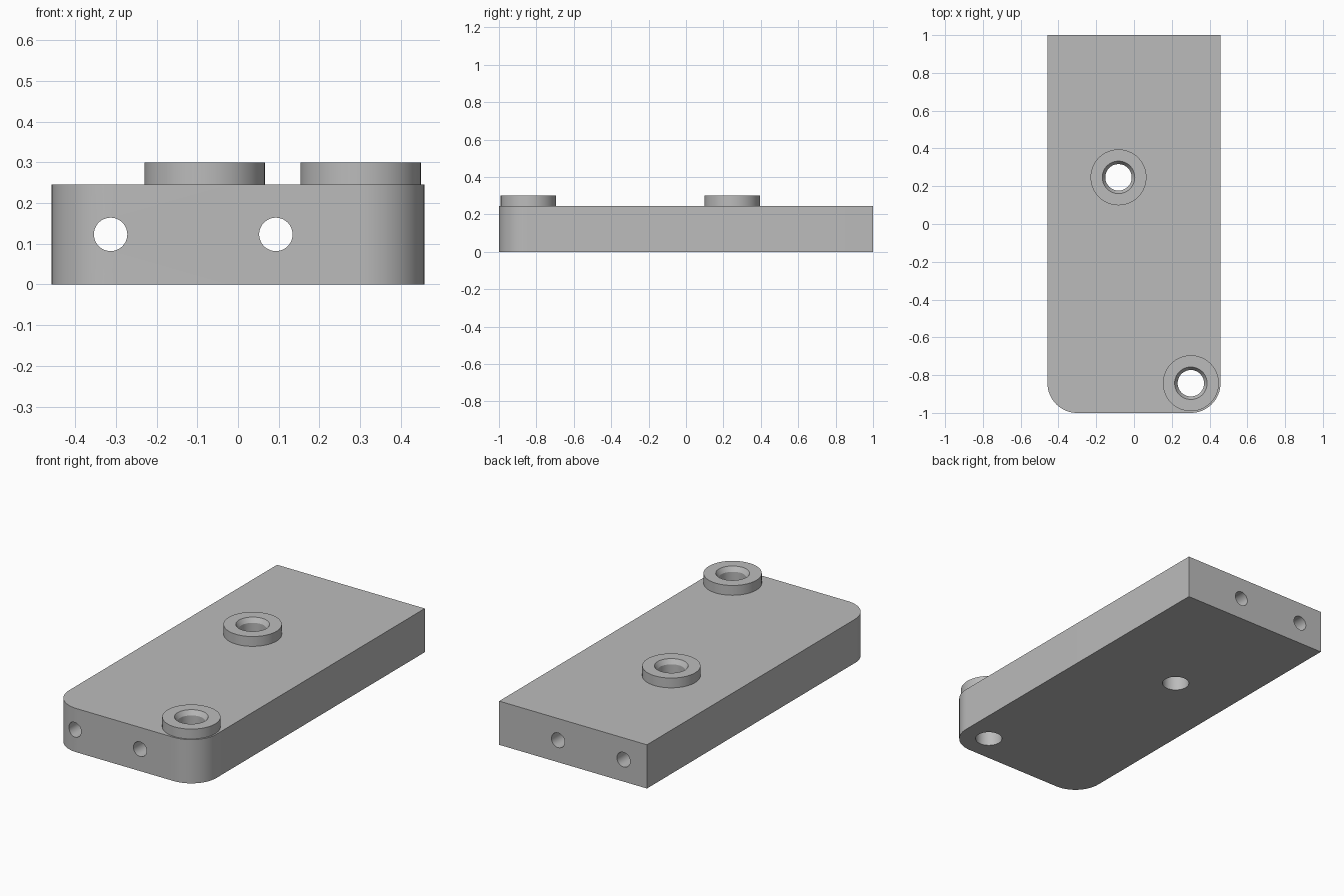
import bpy, bmesh, math

cube = bpy.data.objects.get("Cube")
if cube:
    bpy.data.objects.remove(cube, do_unlink=True)

HALF_W, TOP, BOSS_TOP, CORNER = 0.458, 0.245, 0.30, 0.157
BORE = 0.07
BOSSES = [(-0.082, 0.247), (0.301, -0.843)]

grey = bpy.data.materials.new("plain grey")
grey.use_nodes = True
colour = (0.5, 0.5, 0.5, 1)
grey.diffuse_color = colour
grey.node_tree.nodes["Principled BSDF"].inputs["Base Color"].default_value = colour


def make_object(name, bm):
    bmesh.ops.recalc_face_normals(bm, faces=bm.faces)
    mesh = bpy.data.meshes.new(name)
    bm.to_mesh(mesh)
    bm.free()
    obj = bpy.data.objects.new(name, mesh)
    bpy.context.collection.objects.link(obj)
    mesh.materials.append(grey)
    return obj


def lathe(name, profile, centre, segments=64):
    """Closed ring turned from (radius, height) points."""
    bm = bmesh.new()
    rings = []
    for r, z in profile:
        angles = [math.tau * i / segments for i in range(segments)]
        rings.append([bm.verts.new((centre[0] + r * math.cos(a),
                                    centre[1] + r * math.sin(a), z)) for a in angles])
    for low, high in zip(rings, rings[1:] + rings[:1]):
        for i in range(segments):
            j = (i + 1) % segments
            bm.faces.new((low[i], low[j], high[j], high[i]))
    return make_object(name, bm)


def smooth(obj):
    bpy.ops.object.select_all(action="DESELECT")
    obj.select_set(True)
    bpy.context.view_layer.objects.active = obj
    bpy.ops.object.shade_smooth_by_angle(angle=math.radians(30))


# Block outline: square at the back, rounded at the front
outline = [(HALF_W, 1), (-HALF_W, 1)]
for side, start in ((-1, math.pi), (1, 1.5 * math.pi)):
    for i in range(17):
        a = start + math.pi / 2 * i / 16
        outline.append((side * (HALF_W - CORNER) + CORNER * math.cos(a),
                        CORNER - 1 + CORNER * math.sin(a)))
bm = bmesh.new()
base = bm.faces.new([bm.verts.new((x, y, 0)) for x, y in outline])
extruded = bmesh.ops.extrude_face_region(bm, geom=[base], use_keep_orig=True)
bmesh.ops.translate(bm, vec=(0, 0, TOP),
                    verts=[v for v in extruded["geom"] if isinstance(v, bmesh.types.BMVert)])
block = make_object("block", bm)


# Drill the upright bores and the two lengthwise holes
def drill(name, radius, location, depth, rotation=(0, 0, 0)):
    bpy.ops.mesh.primitive_cylinder_add(vertices=64, radius=radius, depth=depth,
                                        location=location, rotation=rotation)
    cutter = bpy.context.object
    cutter.name = name
    cutter.data.materials.append(grey)
    cutter.hide_render = True
    mod = block.modifiers.new(name, "BOOLEAN")
    mod.operation, mod.solver, mod.object = "DIFFERENCE", "EXACT", cutter
    bpy.context.view_layer.objects.active = block
    bpy.ops.object.modifier_apply(modifier=mod.name)
    bpy.data.objects.remove(cutter, do_unlink=True)


for x, y in BOSSES:
    drill("bore_cutter", BORE, (x, y, TOP / 2), 1)
for x in (-0.313, 0.093):
    drill("long_hole_cutter", 0.041, (x, 0, 0.123), 3, (math.pi / 2, 0, 0))
smooth(block)

# Raised bosses with a chamfered mouth
for name, centre in zip(("middle_boss", "corner_boss"), BOSSES):
    smooth(lathe(name, [(BORE, TOP), (0.148, TOP), (0.148, BOSS_TOP),
                        (0.086, BOSS_TOP), (BORE, BOSS_TOP - 0.025)], centre))
